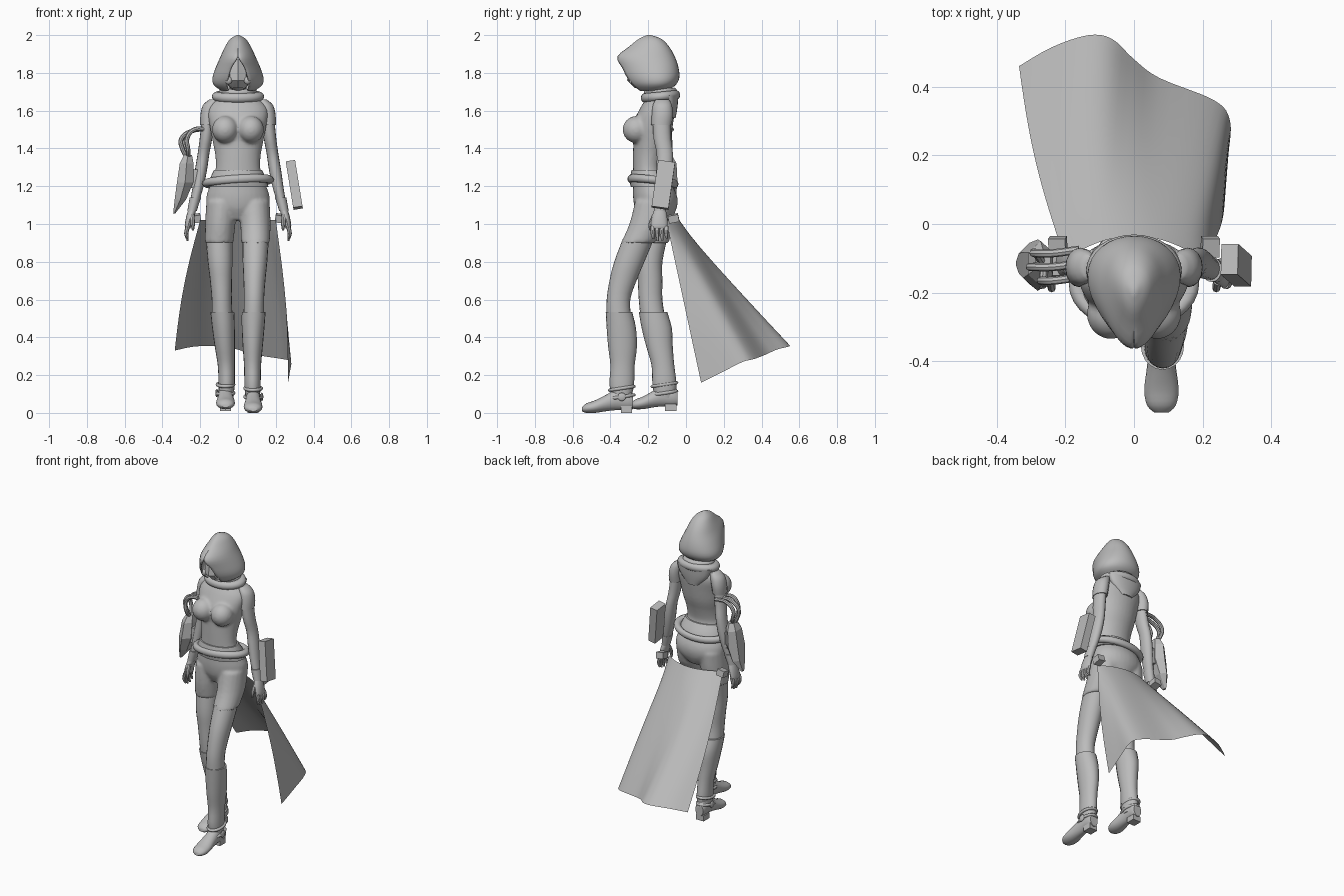
import bpy, bmesh, math
from mathutils import Vector

default_cube = bpy.data.objects.get("Cube")
if default_cube:
    bpy.data.objects.remove(default_cube, do_unlink=True)

grey = bpy.data.materials.new("plain_grey")
grey.use_nodes = True
grey.diffuse_color = (.5, .5, .5, 1)
grey.node_tree.nodes["Principled BSDF"].inputs["Base Color"].default_value = (.5, .5, .5, 1)


def finish(obj, name, smooth=True):
    """Name the part, colour it and set its shading."""
    obj.name = name
    obj.data.name = name
    obj.data.materials.clear()
    obj.data.materials.append(grey)
    bpy.ops.object.select_all(action="DESELECT")
    obj.select_set(True)
    bpy.context.view_layer.objects.active = obj
    if smooth:
        bpy.ops.object.shade_smooth_by_angle(angle=math.radians(42))
    return obj


def from_bmesh(bm, name, smooth=True):
    bmesh.ops.recalc_face_normals(bm, faces=bm.faces)
    mesh = bpy.data.meshes.new(name)
    bm.to_mesh(mesh)
    bm.free()
    obj = bpy.data.objects.new(name, mesh)
    bpy.context.collection.objects.link(obj)
    return finish(obj, name, smooth)


def refine(rings, steps):
    """Catmull-Rom interpolation between neighbouring rings."""
    rings = [Vector(ring) for ring in rings]
    padded = [rings[0]] + rings + [rings[-1]]
    result = []
    for a, b, c, d in zip(padded, padded[1:], padded[2:], padded[3:]):
        for k in range(steps):
            t = k / steps
            result.append(b + (c - a) * (t / 2) + (a * 2 - b * 5 + c * 4 - d) * (t * t / 2)
                          + (b * 3 - a - c * 3 + d) * (t ** 3 / 2))
    return result + [rings[-1]]


def loft(name, rings, sides=20, axis="z", steps=3, smooth=True):
    """Skin over elliptical rings: position, centre x, low edge, high edge, half width."""
    bm = bmesh.new()
    loops = []
    for pos, cx, low, high, half in refine(rings, steps):
        loop = []
        for i in range(sides):
            angle = math.tau * i / sides
            x = cx + half * math.sin(angle)
            across = (low + high) / 2 - (high - low) / 2 * math.cos(angle)
            loop.append(bm.verts.new((x, across, pos) if axis == "z" else (x, pos, across)))
        loops.append(loop)
    for lower, upper in zip(loops, loops[1:]):
        for i in range(sides):
            j = (i + 1) % sides
            bm.faces.new((lower[i], lower[j], upper[j], upper[i]))
    bm.faces.new(loops[0])
    bm.faces.new(loops[-1])
    return from_bmesh(bm, name, smooth)


def ball(name, centre, size):
    bpy.ops.mesh.primitive_uv_sphere_add(segments=20, ring_count=12, location=centre)
    obj = bpy.context.object
    obj.scale = size
    return finish(obj, name)


def box(name, centre, size, turn=(0, 0, 0)):
    bpy.ops.mesh.primitive_cube_add(size=1, location=centre, rotation=turn)
    obj = bpy.context.object
    obj.scale = size
    return finish(obj, name, False)


def ring_band(name, centre, major, minor, scale, turn=(0, 0, 0)):
    bpy.ops.mesh.primitive_torus_add(major_segments=32, minor_segments=10, location=centre,
                                     rotation=turn, major_radius=major, minor_radius=minor)
    obj = bpy.context.object
    obj.scale = scale
    return finish(obj, name)


def tube(name, points, radius):
    curve = bpy.data.curves.new(name, "CURVE")
    curve.dimensions = "3D"
    curve.bevel_depth = radius
    curve.bevel_resolution = 2
    spline = curve.splines.new("BEZIER")
    spline.bezier_points.add(len(points) - 1)
    for handle, point in zip(spline.bezier_points, points):
        handle.co = point
        handle.handle_left_type = handle.handle_right_type = "AUTO"
    obj = bpy.data.objects.new(name, curve)
    bpy.context.collection.objects.link(obj)
    finish(obj, name, False)
    bpy.ops.object.convert(target="MESH")
    return finish(bpy.context.object, name)


# Body: torso, bust and shorts fused into one smooth skin
torso = loft("body", [
    (1.02, 0, -.24, -.08, .07), (1.08, 0, -.27, -.05, .155), (1.14, 0, -.28, -.045, .168),
    (1.2, 0, -.28, -.07, .15), (1.28, 0, -.28, -.12, .12), (1.36, 0, -.28, -.11, .12),
    (1.44, 0, -.28, -.085, .135), (1.52, 0, -.285, -.07, .15), (1.6, 0, -.25, -.06, .16),
    (1.65, 0, -.22, -.07, .125), (1.69, 0, -.19, -.08, .06)], sides=32)
pieces = [torso]
for side in (1, -1):
    pieces.append(ball("bust", (side * .068, -.262, 1.5), (.07, .074, .072)))
pieces.append(loft("left_short", [(1.12, .085, -.27, -.07, .083), (1, .092, -.3, -.1, .08),
                                  (.9, .0925, -.345, -.165, .076)]))
pieces.append(loft("right_short", [(1.12, -.085, -.27, -.06, .083), (1, -.094, -.27, -.07, .08),
                                   (.9, -.1, -.255, -.09, .076)]))
for piece in pieces:
    piece.select_set(True)
bpy.context.view_layer.objects.active = torso
bpy.ops.object.join()
remesh = torso.modifiers.new("fuse", "REMESH")
remesh.mode = "VOXEL"
remesh.voxel_size = .009
remesh.use_smooth_shade = True
soften = torso.modifiers.new("soften", "SMOOTH")
soften.iterations = 5

# Legs: stockings, boots and shoes; each leg has its own stride
heights = (.92, .8, .7, .6, .5)
boot_heights = (.535, .45, .35, .25, .15, .08)
halves = (.07, .065, .058, .053, .055)
boot_halves = (.063, .06, .053, .045, .043, .038)
strides = {
    "left": (1, 0, (.093, .09, .087, .085, .083), (.083, .08, .078, .077, .077, .078),
             (-.335, -.38, -.405, -.42, -.42), (-.17, -.22, -.262, -.295, -.29),
             (-.425, -.42, -.412, -.4, -.405, -.39), (-.285, -.265, -.26, -.272, -.275, -.29),
             -.28, .27),
    "right": (-1, .02, (-.1, -.095, -.09, -.086, -.083), (-.083, -.077, -.07, -.062, -.06, -.064),
              (-.25, -.26, -.255, -.25, -.24), (-.1, -.125, -.125, -.125, -.11),
              (-.25, -.235, -.21, -.182, -.178, -.165), (-.1, -.075, -.07, -.062, -.05, -.06),
              -.045, .245)}
for label, (side, lift, cx, boot_cx, front, back, boot_front, boot_back, heel, length) in strides.items():
    loft(label + "_stocking", list(zip(heights, cx, front, back, halves)))
    loft(label + "_boot", list(zip(boot_heights, boot_cx, boot_front, boot_back, boot_halves)))
    foot_x = boot_cx[-1] + side * .002
    shoe = [(0, .02, .1, .028), (.1, .015, .125, .036), (.3, .015, .13, .038),
            (.5, .01, .1, .042), (.75, 0, .066, .05), (.92, 0, .05, .042), (1, .008, .03, .02)]
    loft(label + "_shoe", [(heel - d * length, foot_x, lo + lift, hi + lift, half)
                           for d, lo, hi, half in shoe], axis="y")
    box(label + "_heel", (foot_x, heel - .035, lift / 2 + .018), (.058, .06, .036))
    middle = (boot_front[-2] + boot_back[-2]) / 2
    for strap_z in (.085, .13):
        ring_band(label + "_ankle_strap", (foot_x, middle, strap_z + lift), .046, .009, (.95, 1.35, 1),
                  (.15, 0, 0))
    ball(label + "_buckle", (foot_x + side * .046, middle, .085 + lift), (.008, .022, .022))

# Arms, gloves and fingers, mirrored
for label, side in (("left", 1), ("right", -1)):
    def limb(name, rings, sides=16):
        return loft(label + name, [(z, side * x, y - ry, y + ry, rx) for z, x, y, rx, ry in rings], sides)
    limb("_sleeve", [(1.66, .125, -.125, .025, .035), (1.63, .145, -.125, .04, .05),
                     (1.58, .157, -.125, .042, .056), (1.525, .16, -.13, .04, .054)])
    limb("_arm", [(1.54, .16, -.13, .034, .047), (1.45, .17, -.125, .033, .046),
                  (1.37, .183, -.112, .031, .043), (1.28, .197, -.115, .032, .043),
                  (1.18, .215, -.125, .028, .037), (1.08, .24, -.137, .02, .026)])
    limb("_glove_cuff", [(1.14, .226, -.132, .03, .037), (1.07, .243, -.138, .025, .032)])
    limb("_palm", [(1.09, .238, -.137, .02, .026), (1.04, .252, -.14, .022, .04),
                   (.99, .264, -.142, .018, .044), (.975, .266, -.142, .012, .04)])
    for n in range(4):
        y = -.177 + n * .024
        tip = .905 + abs(n - 1.4) * .012
        limb("_finger", [(.99, .265, y, .012, .013), (.95, .274, y, .011, .011),
                         (tip, .266, y + .004, .005, .006)], 8)
    limb("_thumb", [(1.05, .243, -.165, .012, .014), (1, .24, -.187, .012, .012),
                    (.965, .238, -.188, .005, .006)], 8)
    box(label + "_hip_clip", (side * .222, -.066, 1.03), (.05, .055, .04), (.2, side * .15, 0))

# Belt and loose sash
loft("belt", [(1.195, 0, -.292, -.06, .162), (1.235, 0, -.298, -.075, .15),
              (1.285, 0, -.288, -.11, .128)], sides=32)
ring_band("sash", (0, -.175, 1.225), .148, .022, (1.12, .8, 1), (-.12, -.06, 0))

# Neck and draped cowl
loft("neck", [(1.64, 0, -.2, -.08, .055), (1.69, 0, -.2, -.09, .045), (1.77, 0, -.22, -.11, .045)])
ring_band("cowl", (0, -.135, 1.675), .088, .026, (1.22, .92, 1), (.1, 0, 0))
ring_band("cowl_fold", (0, -.135, 1.7), .07, .018, (1.15, 1, 1), (.06, 0, 0))
loft("back_yoke", [(1.56, 0, -.09, -.055, .04), (1.62, 0, -.12, -.045, .1),
                   (1.68, 0, -.14, -.04, .125)])

# Hood: pointed egg sections that part at the front to frame the face
hood_rings = [(1.705, -.27, -.1, .085, .8), (1.735, -.305, -.055, .125, .62),
              (1.775, -.332, -.035, .132, .52), (1.83, -.352, -.04, .115, .4),
              (1.888, -.362, -.06, .09, .02), (1.94, -.3, -.09, .066, 0),
              (1.98, -.25, -.13, .04, 0), (2, -.205, -.185, .006, 0)]
bm = bmesh.new()
columns = 32
previous = None
for z, front, back, half, gap in refine(hood_rings, 3):
    row = []
    for i in range(columns + 1):
        angle = gap + (math.tau - 2 * gap) * i / columns
        x = half * math.sin(angle) * (1 - .22 * math.cos(angle))
        row.append(bm.verts.new((x, (front + back) / 2 - (back - front) / 2 * math.cos(angle), z)))
    if previous:
        for i in range(columns):
            bm.faces.new((previous[i], previous[i + 1], row[i + 1], row[i]))
    previous = row
bm.faces.new(previous[:-1])
bmesh.ops.remove_doubles(bm, verts=bm.verts, dist=.0004)
hood = from_bmesh(bm, "hood")
thickness = hood.modifiers.new("cloth", "SOLIDIFY")
thickness.thickness = .008

# Masked face with side filters
ball("head", (0, -.205, 1.81), (.075, .085, .105))
loft("mask", [(1.72, 0, -.27, -.16, .035), (1.76, 0, -.312, -.16, .055),
              (1.81, 0, -.305, -.16, .064), (1.87, 0, -.29, -.16, .05)], sides=8, steps=1)
for side in (1, -1):
    ball("mask_filter", (side * .05, -.285, 1.76), (.019, .016, .021))

# Wind-blown cape from the back of the hips
hem = [(.265, .08, .16), (.275, .2, .22), (.28, .3, .27), (.235, .36, .285), (.075, .425, .31),
       (0, .48, .335), (-.065, .54, .35), (-.135, .55, .355), (-.24, .515, .35), (-.335, .46, .33)]
hem = refine(hem, 4)
bm = bmesh.new()
rows = 16
previous = None
for i, bottom in enumerate(hem):
    u = i / (len(hem) - 1)
    swing = math.cos(math.pi * u)
    top = Vector((.2 * swing, -.035 - .07 * swing ** 2, 1.02))
    column = []
    for k in range(rows + 1):
        t = k / rows
        point = top.lerp(bottom, t)
        point.x += .018 * swing * math.sin(math.pi * t)
        column.append(bm.verts.new(point))
    if previous:
        for k in range(rows):
            bm.faces.new((previous[k], column[k], column[k + 1], previous[k + 1]))
    previous = column
from_bmesh(bm, "cape")

# Forearm shield with hoses on the right, floating case on the left
loft("forearm_shield", [(1.365, -.265, -.15, -.075, .025), (1.32, -.272, -.18, -.05, .042),
                        (1.22, -.28, -.195, -.045, .05), (1.13, -.305, -.175, -.055, .035),
                        (1.055, -.338, -.13, -.1, .006)], sides=6, steps=1, smooth=False)
box("shield_mount", (-.235, -.12, 1.24), (.06, .06, .1), (0, .15, 0))
for y, reach in ((-.165, -.27), (-.125, -.3), (-.085, -.29)):
    tube("hose", [(-.16, y + .01, 1.5), (-.235, y, 1.525 + reach / 10), (reach, y, 1.45),
                  (reach + .005, y, 1.4), (-.262, -.12, 1.34)], .012)
box("floating_case", (.298, -.12, 1.207), (.05, .09, .25), (-.14, -.16, 0))
